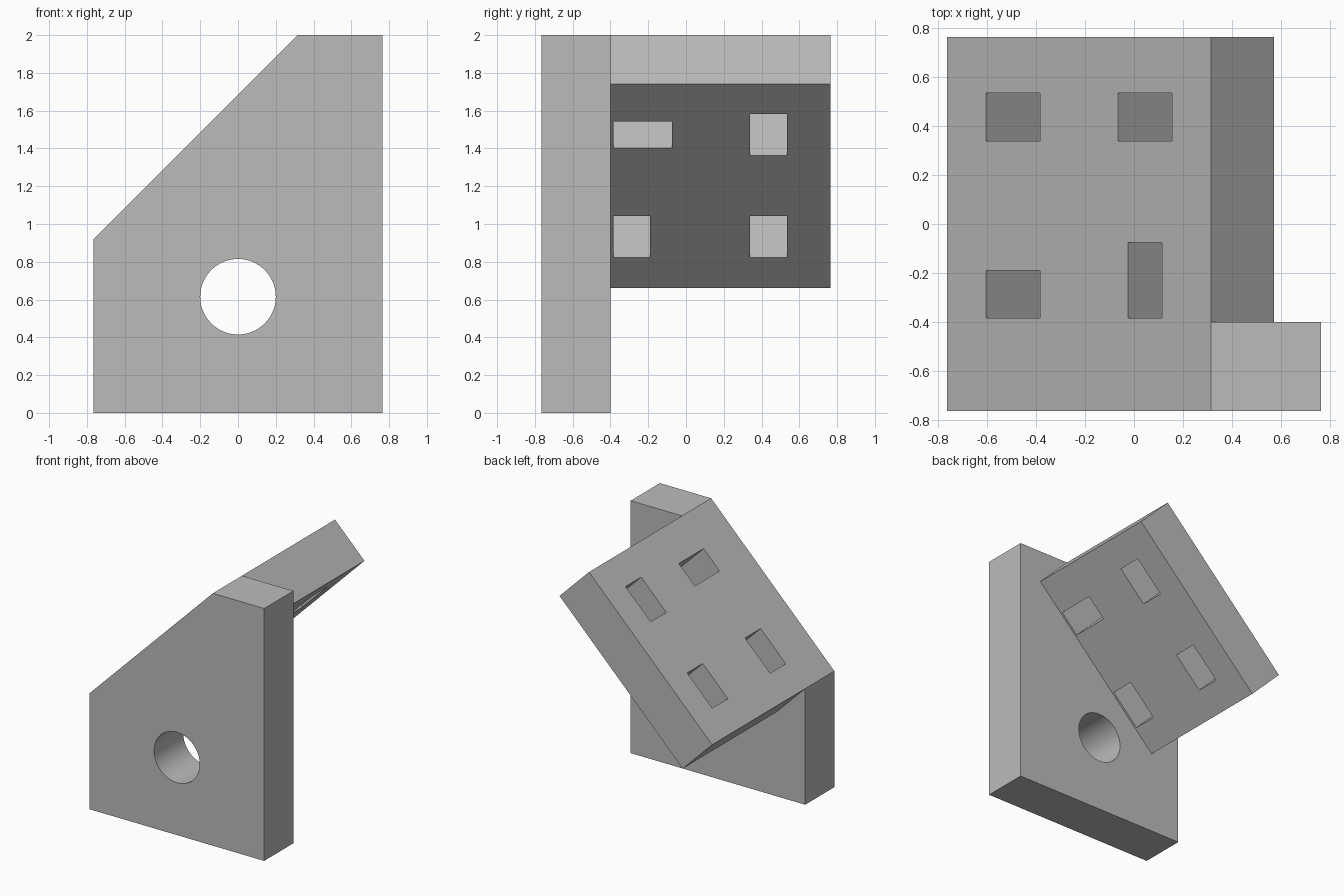
import bpy, bmesh, math
from mathutils import Vector

if "Cube" in bpy.data.objects:
    bpy.data.objects.remove(bpy.data.objects["Cube"])

grey = bpy.data.materials.new("plain grey")
grey.use_nodes = True
grey.diffuse_color = (0.5, 0.5, 0.5, 1)
grey.node_tree.nodes["Principled BSDF"].inputs["Base Color"].default_value = (0.5, 0.5, 0.5, 1)

HALF = 0.765           # half width and half depth
TOP_X = 0.315          # where the slope meets the flat top
RISE = 2.0 - TOP_X     # slope line is z = x + RISE
DROP = 0.258           # shift of the shelf underside in +x and -z
WALL_BACK = -0.4


def prism(name, outline, y0, y1):
    """Extrude an outline in the xz plane from y0 to y1."""
    bm = bmesh.new()
    face = bm.faces.new([bm.verts.new((x, y0, z)) for x, z in outline])
    ext = bmesh.ops.extrude_face_region(bm, geom=[face])
    moved = [v for v in ext["geom"] if isinstance(v, bmesh.types.BMVert)]
    bmesh.ops.translate(bm, verts=moved, vec=Vector((0, y1 - y0, 0)))
    bmesh.ops.recalc_face_normals(bm, faces=bm.faces)
    mesh = bpy.data.meshes.new(name)
    bm.to_mesh(mesh)
    bm.free()
    mesh.materials.append(grey)
    obj = bpy.data.objects.new(name, mesh)
    bpy.context.collection.objects.link(obj)
    return obj


def slanted(x0, x1, above, below):
    """Outline of a 45 degree slab section between two points of the slope."""
    return [(x0 - above, x0 + RISE + above), (x1 - above, x1 + RISE + above),
            (x1 + below, x1 + RISE - below), (x0 + below, x0 + RISE - below)]


def combine(target, other, operation):
    """Apply a boolean and remove the second object."""
    mod = target.modifiers.new(operation.lower(), "BOOLEAN")
    mod.operation, mod.solver, mod.object = operation, "EXACT", other
    bpy.context.view_layer.objects.active = target
    bpy.ops.object.modifier_apply(modifier=mod.name)
    bpy.data.objects.remove(other)


# Upright wall with a sloped corner
wall = prism("bracket_wall_and_shelf",
             [(-HALF, 0), (HALF, 0), (HALF, 2), (TOP_X, 2), (-HALF, RISE - HALF)],
             -HALF, WALL_BACK)

# Round hole through the wall
circle = [(0.2 * math.cos(a * math.tau / 64), 0.615 + 0.2 * math.sin(a * math.tau / 64))
          for a in range(64)]
combine(wall, prism("round_cutter", circle, -1, 0), "DIFFERENCE")

# Slanted shelf with four rectangular slots
shelf = prism("slanted_shelf", slanted(-HALF, TOP_X, 0, DROP), WALL_BACK, HALF)
slots = [(-0.605, -0.385, 0.34, 0.535), (-0.065, 0.155, 0.34, 0.535),
         (-0.605, -0.385, -0.385, -0.19), (-0.025, 0.115, -0.385, -0.075)]
for x0, x1, y0, y1 in slots:
    combine(shelf, prism("slot_cutter", slanted(x0, x1, 0.1, DROP + 0.1), y0, y1), "DIFFERENCE")

# Join the two parts and smooth only the round hole
combine(wall, shelf, "UNION")
bpy.ops.object.select_all(action="DESELECT")
wall.select_set(True)
bpy.context.view_layer.objects.active = wall
bpy.ops.object.shade_smooth_by_angle(angle=math.radians(30))
